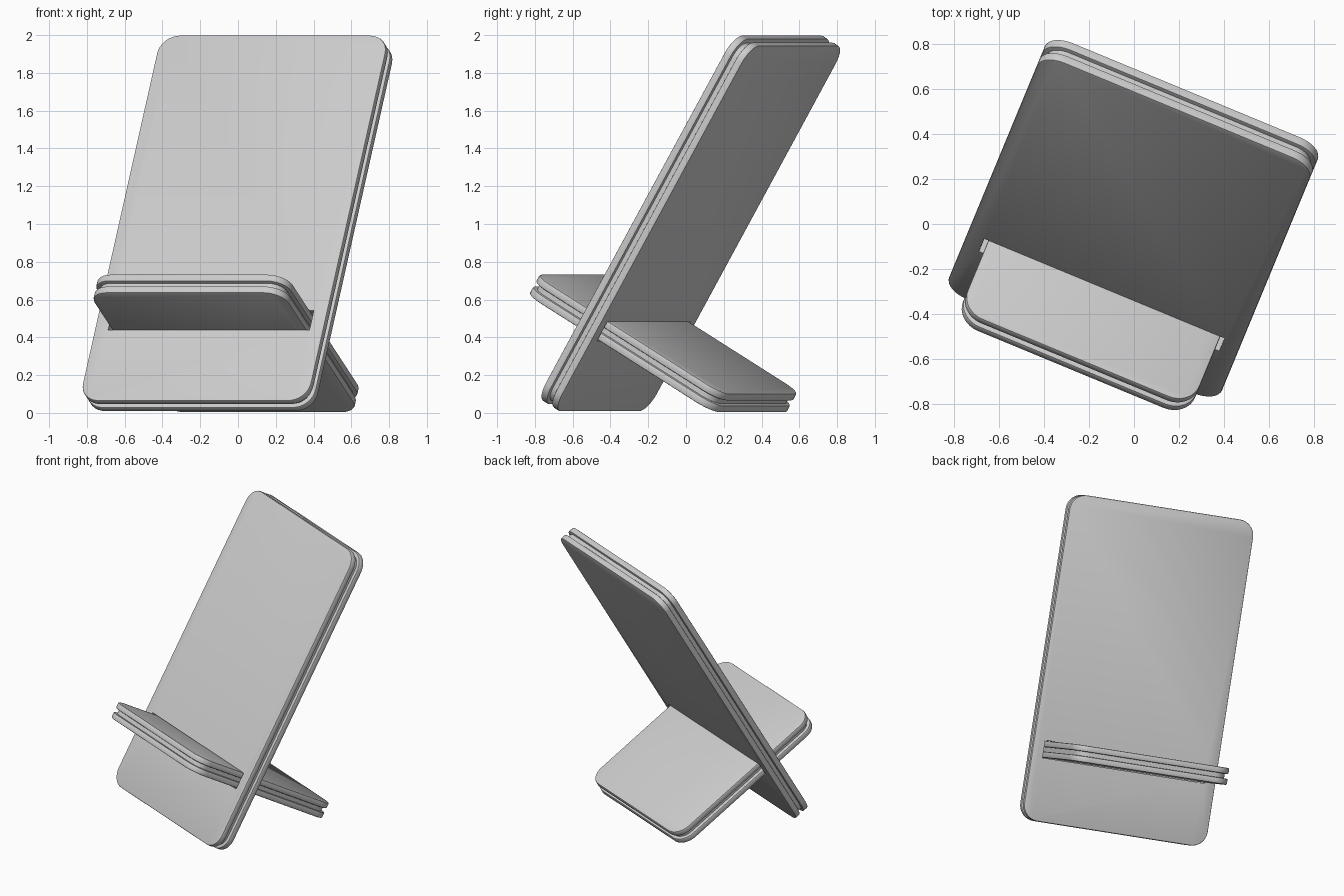
import bpy, bmesh
from math import pi, sin, cos, radians
from mathutils import Matrix, Vector

cube = bpy.data.objects.get("Cube")
if cube:
    bpy.data.objects.remove(cube, do_unlink=True)

mat = bpy.data.materials.new("light grey")
mat.use_nodes = True
grey = (0.6, 0.6, 0.6, 1)
mat.diffuse_color = grey
mat.node_tree.nodes["Principled BSDF"].inputs["Base Color"].default_value = grey

# Shared sizes: total board thickness, outer sheet thickness, core inset, corner radius
T, SHEET, INSET, RADIUS = 0.115, 0.042, 0.025, 0.11

# Frame on the fold: x across, y up the backrest, z out of its front face
yaw = Matrix.Rotation(radians(-22.5), 4, "Z")
lean = Matrix.Rotation(radians(90 - 30.4), 4, "X")
frame = yaw @ Matrix.Translation((-0.012, -0.316, 0.54)) @ lean
flat = frame @ Matrix.Rotation(-pi / 2, 4, "X")


def plate(name, matrix, half, y0, y1, z0, z1, radius, chamfer):
    """Rounded rectangular plate with a small chamfer around its faces."""
    bm = bmesh.new()
    ring = []
    corners = [(half, y1, 1, 1), (-half, y1, -1, 1), (-half, y0, -1, -1), (half, y0, 1, -1)]
    for i, (x, y, sx, sy) in enumerate(corners):
        for k in range(9):
            a = (i + k / 8) * pi / 2
            ring.append(bm.verts.new((x + radius * (cos(a) - sx),
                                      y + radius * (sin(a) - sy), z0)))
    face = bm.faces.new(ring)
    top = bmesh.ops.extrude_face_region(bm, geom=[face])
    moved = [v for v in top["geom"] if isinstance(v, bmesh.types.BMVert)]
    bmesh.ops.translate(bm, verts=moved, vec=(0, 0, z1 - z0))
    bmesh.ops.recalc_face_normals(bm, faces=bm.faces)
    if chamfer:
        rims = [e for e in bm.edges if abs(e.verts[0].co.z - e.verts[1].co.z) < 1e-5]
        bmesh.ops.bevel(bm, geom=rims, offset=chamfer, segments=2, profile=0.5,
                        affect="EDGES")
    mesh = bpy.data.meshes.new(name)
    bm.to_mesh(mesh)
    bm.free()
    mesh.materials.append(mat)
    ob = bpy.data.objects.new(name, mesh)
    ob.matrix_world = matrix
    bpy.context.collection.objects.link(ob)
    return ob


def board(name, matrix, half, y0, y1):
    """Two outer sheets with a recessed core between them; outer face at z = 0."""
    i = INSET
    return [
        plate(name + "_upper_sheet", matrix, half, y0, y1, -SHEET, 0, RADIUS, 0.008),
        plate(name + "_lower_sheet", matrix, half, y0, y1, -T, SHEET - T, RADIUS, 0.008),
        plate(name + "_core", matrix, half - i, y0 + i, y1 - i, SHEET - T - 0.002,
              0.002 - SHEET, RADIUS - i, 0),
    ]


backrest = board("backrest", frame, 0.655, -0.551, 1.693)
seat = board("seat", flat, 0.557, -0.385, 0.87)

# Slot through the backrest, slightly wider than the seat
cutter = plate("slot_cutter", frame, 0.577, -T - 0.003, 0.003, -0.3, 0.2, 0.001, 0)
cutter.hide_render = True
cutter.hide_viewport = True
for ob in backrest:
    cut = ob.modifiers.new("slot", "BOOLEAN")
    cut.operation = "DIFFERENCE"
    cut.solver = "EXACT"
    cut.object = cutter

# Smooth rounded corners, crisp face borders
bpy.ops.object.select_all(action="DESELECT")
for ob in backrest + seat:
    ob.select_set(True)
bpy.context.view_layer.objects.active = backrest[0]
bpy.ops.object.shade_smooth_by_angle(angle=radians(30))
